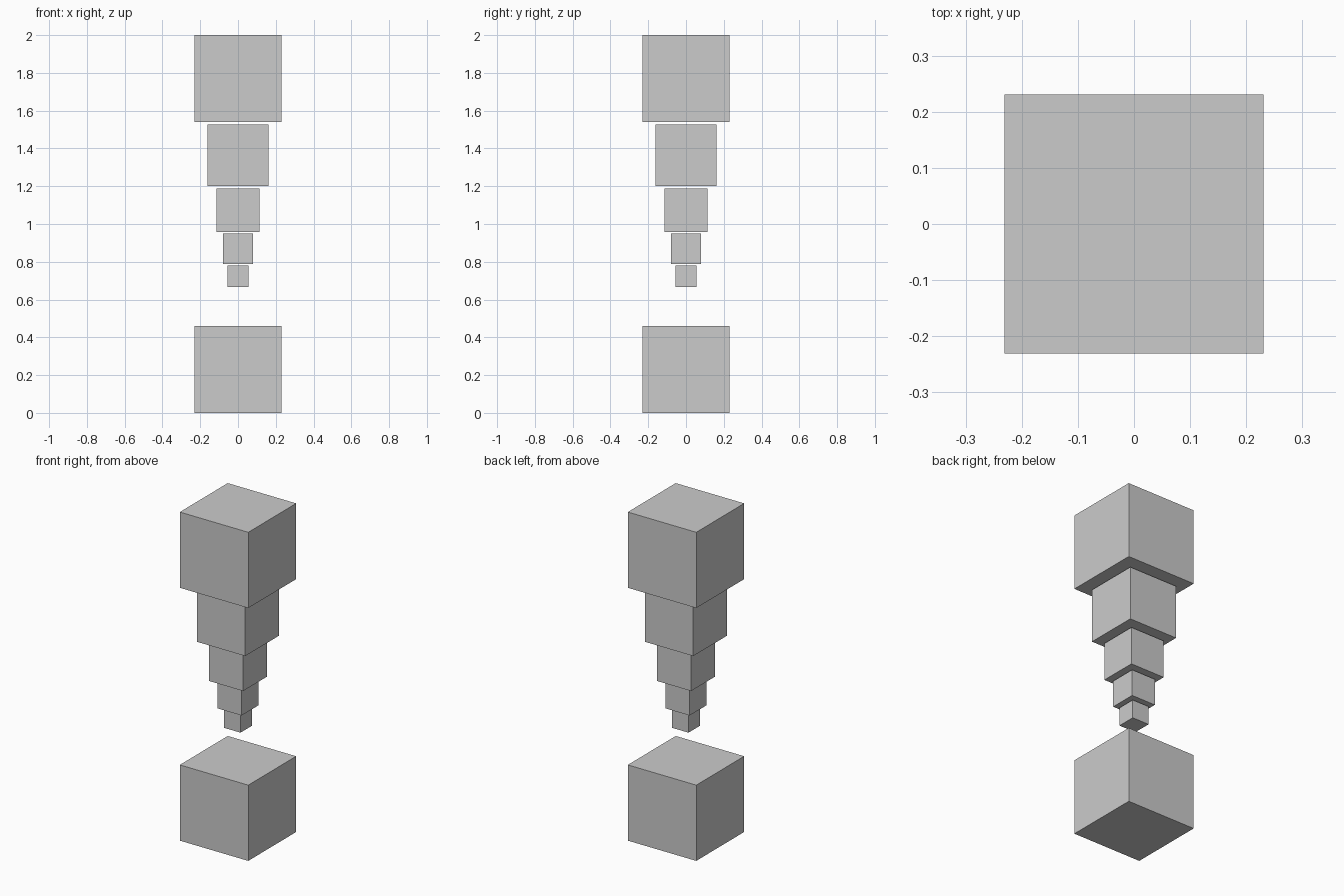
import bpy

if "Cube" in bpy.data.objects:
    bpy.data.objects.remove(bpy.data.objects["Cube"])


def cube(name, size, z):
    bpy.ops.mesh.primitive_cube_add(size=size, location=(0, 0, z))
    bpy.context.object.name = name


# Large base block standing on the ground
BASE = 0.461
cube("base_block", BASE, BASE / 2)

# Floating stack of shrinking blocks, from top to bottom: size, centre height
stack = [(BASE, 2 - BASE / 2), (0.325, 1.365), (0.229, 1.073),
         (0.161, 0.868), (0.112, 0.723)]
for i, (size, z) in enumerate(stack):
    cube(f"stack_block_{i + 1}", size, z)
